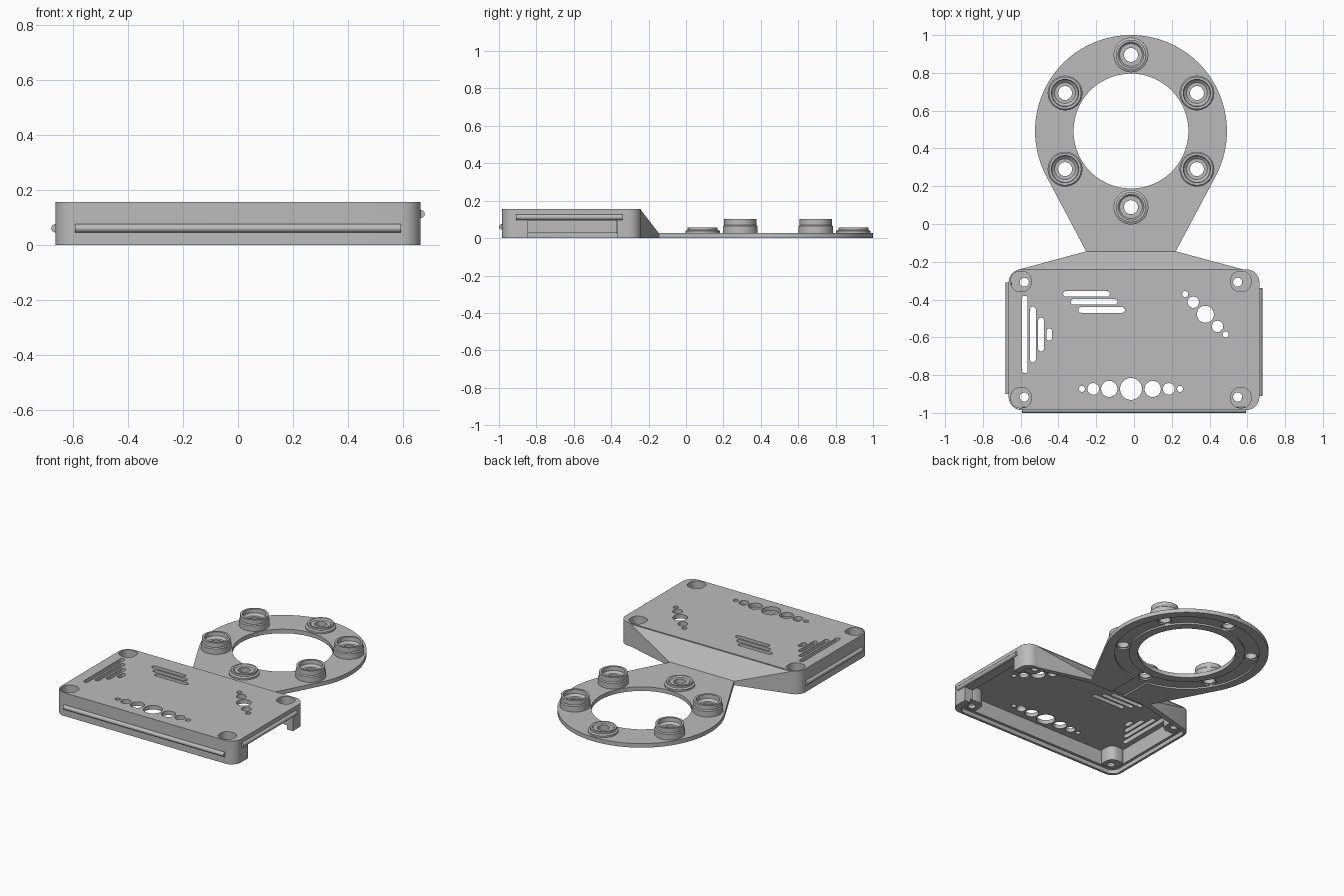
import bpy, bmesh, math
from mathutils import Vector
from mathutils.geometry import convex_hull_2d

if "Cube" in bpy.data.objects:
    bpy.data.objects.remove(bpy.data.objects["Cube"])

GREY = (0.5, 0.5, 0.5, 1)
mat = bpy.data.materials.new("matte grey")
mat.use_nodes = True
mat.diffuse_color = GREY
mat.node_tree.nodes["Principled BSDF"].inputs["Base Color"].default_value = GREY

CX = -0.016          # centre line of ring, posts and vents
RING_Y = 0.492
TOP = 0.155
PLATE = 0.027


def finish(bm, name):
    bmesh.ops.recalc_face_normals(bm, faces=bm.faces)
    me = bpy.data.meshes.new(name)
    bm.to_mesh(me)
    bm.free()
    me.materials.append(mat)
    ob = bpy.data.objects.new(name, me)
    bpy.context.scene.collection.objects.link(ob)
    return ob


def circle(x, y, r, n=40):
    return [(x + r * math.cos(math.tau * i / n), y + r * math.sin(math.tau * i / n))
            for i in range(n)]


def rounded(x0, x1, y0, y1, r):
    return [p for x in (x0 + r, x1 - r) for y in (y0 + r, y1 - r) for p in circle(x, y, r, 32)]


def prism(name, pts, z0, z1):
    """Upright prism over the convex outline of the points."""
    pts = [Vector(p) for p in pts]
    bm = bmesh.new()
    face = bm.faces.new([bm.verts.new((*pts[i], z0)) for i in convex_hull_2d(pts)])
    bmesh.ops.remove_doubles(bm, verts=bm.verts, dist=1e-5)
    ext = bmesh.ops.extrude_face_region(bm, geom=list(bm.faces))
    bmesh.ops.translate(bm, vec=(0, 0, z1 - z0),
                        verts=[v for v in ext["geom"] if isinstance(v, bmesh.types.BMVert)])
    return finish(bm, name)


def loft(name, sections):
    """Solid hull through (y, x0, x1, z0, z1) rectangles."""
    bm = bmesh.new()
    for y, x0, x1, z0, z1 in sections:
        for x in (x0, x1):
            for z in (z0, z1):
                bm.verts.new((x, y, z))
    bmesh.ops.convex_hull(bm, input=bm.verts)
    bmesh.ops.dissolve_limit(bm, angle_limit=0.01, verts=bm.verts, edges=bm.edges)
    return finish(bm, name)


def lathe(name, profile, x, y, n=48):
    """Closed profile of (radius, z) turned about a vertical axis."""
    bm = bmesh.new()
    rings = [[bm.verts.new((px, py, z)) for px, py in circle(x, y, r, n)] for r, z in profile]
    for a, b in zip(rings, rings[1:] + rings[:1]):
        for i in range(n):
            j = (i + 1) % n
            bm.faces.new((a[i], a[j], b[j], b[i]))
    return finish(bm, name)


def combine(target, other, operation):
    mod = target.modifiers.new("cut", "BOOLEAN")
    mod.operation, mod.solver, mod.object = operation, "EXACT", other
    bpy.context.view_layer.objects.active = target
    bpy.ops.object.modifier_apply(modifier=mod.name)
    bpy.data.objects.remove(other)


def add(other):
    combine(body, other, "UNION")


def cut(other):
    combine(body, other, "DIFFERENCE")


# Outer volume: case, sloped shoulder and ring plate
body = prism("case_and_ring_plate", rounded(-0.664, 0.664, -0.985, -0.24, 0.07), 0, TOP)
add(loft("shoulder", [(-0.30, -0.60, 0.57, 0, 0.1), (-0.244, -0.62, 0.59, 0, TOP - 0.001),
                      (-0.145, CX - 0.238, CX + 0.238, 0, PLATE - 0.001)]))
neck = [(CX + s * w, y) for s in (-1, 1) for w, y in ((0.237, -0.145), (0.2, -0.165))]
add(prism("plate", circle(CX, RING_Y, 0.508, 112) + neck, 0, PLATE))

# Hollow underside with a stepped lip
cut(prism("cavity", rounded(-0.63, 0.60, -0.95, -0.265, 0.05), -0.02, 0.128))
cut(loft("shoulder_cavity", [(-0.32, -0.575, 0.543, -0.02, 0.127),
                             (-0.265, -0.575, 0.543, -0.02, 0.127),
                             (-0.178, CX - 0.215, CX + 0.215, -0.02, 0.013)]))
cut(prism("lip", rounded(-0.648, 0.62, -0.968, -0.262, 0.055), -0.02, 0.028))

# Corner screw posts with pockets open at the top
for sx in (-1, 1):
    for y, sy in ((-0.304, -1), (-0.92, 1)):
        x = CX + sx * 0.582
        bx, by = x - sx * 0.006, y + sy * 0.006
        add(prism("post", rounded(bx - 0.064, bx + 0.064, by - 0.064, by + 0.064, 0.05),
                  0.03, 0.15))
        cut(prism("pocket", rounded(x - 0.053, x + 0.053, y - 0.053, y + 0.053, 0.045),
                  0.05, 0.2))
        cut(prism("screw_hole", circle(CX + sx * 0.565, y + sy * 0.004, 0.024), -0.02, 0.2))

# Opening in the left wall
cut(prism("port", [(x, y) for x in (0.58, 0.75) for y in (-0.845, -0.37)], -0.02, 0.095))

# Slot vents
SLOT = 0.015
for i in range(3):
    x, y = -0.375 + 0.04 * i, -0.37 - 0.0425 * i
    cut(prism("slot", rounded(x, x + 0.247, y - SLOT, y + SLOT, 0.0149), 0.1, 0.2))
for i in range(4):
    x, half = -0.578 + 0.043 * i, 0.205 - 0.0575 * i
    cut(prism("slot", rounded(x - SLOT, x + SLOT, -0.585 - half, -0.585 + half, 0.0149), 0.1, 0.2))

# Round vents along the front and on a diagonal
for d, r in ((0, 0.058), (0.115, 0.043), (0.2, 0.031), (0.26, 0.016)):
    for s in ((-1, 1) if d else (1,)):
        cut(prism("vent", circle(CX + s * d, -0.873, r), 0.1, 0.2))
for d, r in ((-0.107, 0.016), (-0.064, 0.03), (0, 0.045), (0.064, 0.03), (0.107, 0.016)):
    cut(prism("vent", circle(0.378 + d, -0.478 - d, r), 0.1, 0.2))

# Ring opening, underside groove and cable channel
cut(prism("ring_opening", circle(CX, RING_Y, 0.304, 96), -0.02, 0.1))
cut(lathe("groove", [(0.36, -0.02), (0.45, -0.02), (0.45, 0.011), (0.36, 0.011)],
          CX, RING_Y, 96))
cut(loft("channel", [(-0.2, CX - 0.05, CX + 0.05, -0.02, 0.0105),
                     (0.06, CX - 0.05, CX + 0.05, -0.02, 0.0105)]))

# Bosses around the ring: two low, four tall cups
TALL = [(0.037, 0.02), (0.092, 0.02), (0.092, 0.064), (0.086, 0.07), (0.086, 0.101),
        (0.072, 0.101), (0.07, 0.075), (0.055, 0.062), (0.037, 0.062)]
LOW = [(0.037, 0.02), (0.092, 0.02), (0.092, 0.038), (0.08, 0.044), (0.08, 0.058),
       (0.068, 0.058), (0.06, 0.05), (0.037, 0.05)]
parts = [body]
for k in range(6):
    a = math.radians(90 + 60 * k)
    x, y = CX + 0.403 * math.cos(a), RING_Y + 0.403 * math.sin(a)
    cut(prism("boss_hole", circle(x, y, 0.045), -0.02, 0.1))
    low = k % 3 == 0
    parts.append(lathe("low_boss" if low else "tall_boss", LOW if low else TALL, x, y))

# Snap ridges on three walls
for name, a, b in (("front_ridge", (-0.593, -0.985, 0.06), (0.593, -0.985, 0.06)),
                   ("right_ridge", (-0.664, -0.90, 0.06), (-0.664, -0.31, 0.06)),
                   ("left_ridge", (0.664, -0.91, 0.112), (0.664, -0.34, 0.112))):
    a, b = Vector(a), Vector(b)
    bm = bmesh.new()
    bmesh.ops.create_cone(bm, cap_ends=True, segments=20, radius1=0.015, radius2=0.015,
                          depth=(b - a).length)
    ob = finish(bm, name)
    ob.location = (a + b) / 2
    ob.rotation_euler = (b - a).to_track_quat("Z", "Y").to_euler()
    parts.append(ob)

# Smooth the curved walls, keep the edges crisp
bpy.ops.object.select_all(action="DESELECT")
for ob in parts:
    ob.select_set(True)
bpy.context.view_layer.objects.active = body
bpy.ops.object.shade_smooth_by_angle(angle=math.radians(25))
